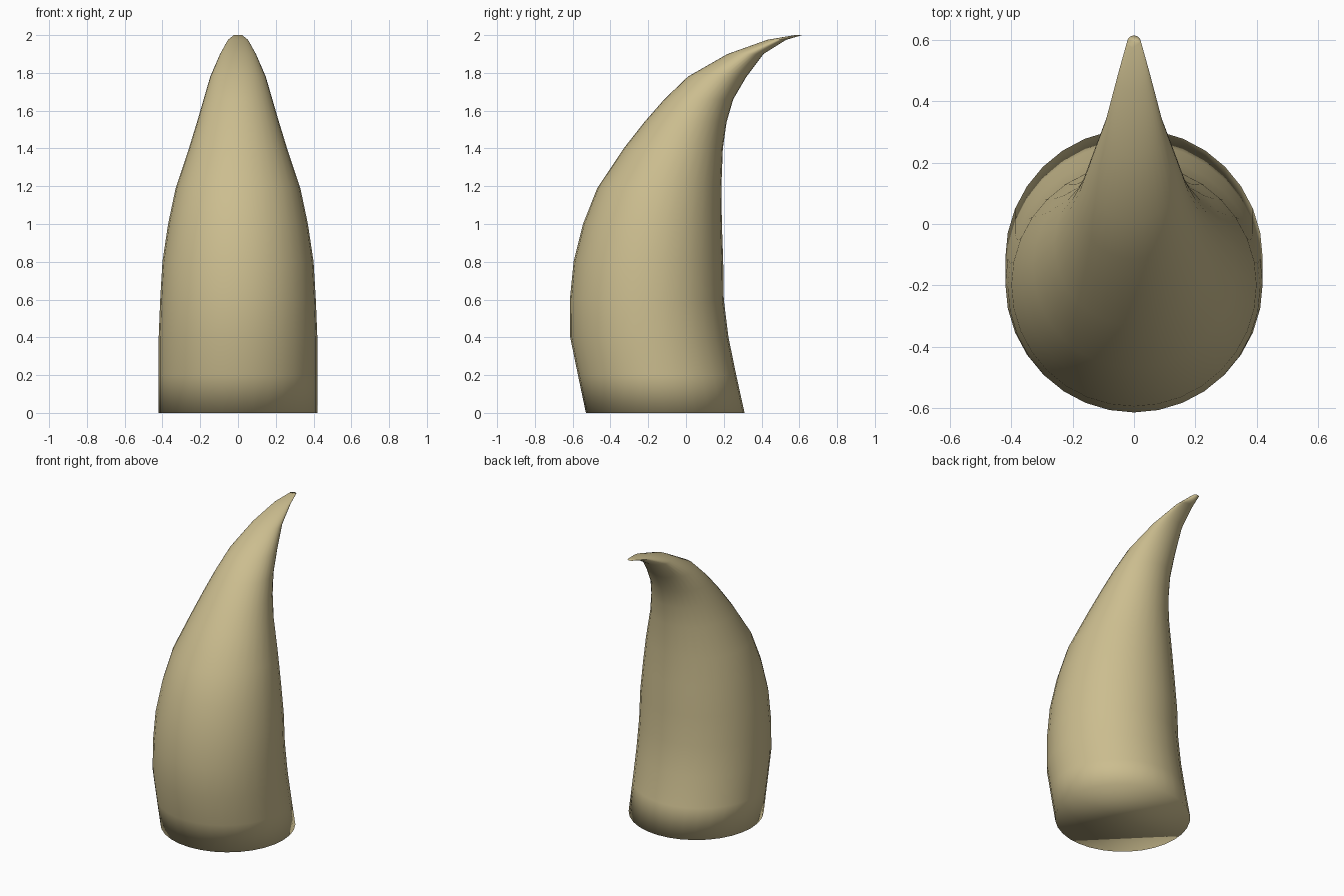
import bpy, bmesh, math

if "Cube" in bpy.data.objects:
    bpy.data.objects.remove(bpy.data.objects["Cube"])

SIDES = 32
# horizontal rings of the horn: height, front y, back y, half width
RINGS = [
    (0.00, -0.53, 0.31, 0.42), (0.20, -0.572, 0.266, 0.42),
    (0.40, -0.613, 0.225, 0.42), (0.60, -0.615, 0.20, 0.412),
    (0.80, -0.595, 0.197, 0.40), (1.00, -0.545, 0.19, 0.37),
    (1.19, -0.47, 0.187, 0.33), (1.40, -0.33, 0.195, 0.26),
    (1.54, -0.22, 0.215, 0.217), (1.66, -0.115, 0.25, 0.182),
    (1.78, 0.01, 0.32, 0.147), (1.90, 0.22, 0.41, 0.095),
    (1.975, 0.43, 0.53, 0.053), (2.00, 0.575, 0.615, 0.022),
]

bone = bpy.data.materials.new("bone tan")
bone.diffuse_color = (0.60, 0.51, 0.275, 1)
bone.use_nodes = True
bone.node_tree.nodes["Principled BSDF"].inputs["Base Color"].default_value = bone.diffuse_color

# loft the rings into one closed curved horn
bm = bmesh.new()
loops = []
for z, front, back, half in RINGS:
    mid, depth = (front + back) / 2, (back - front) / 2
    loops.append([bm.verts.new((half * math.cos(a), mid + depth * math.sin(a), z))
                  for a in (2 * math.pi * i / SIDES for i in range(SIDES))])
for low, high in zip(loops, loops[1:]):
    for i in range(SIDES):
        j = (i + 1) % SIDES
        bm.faces.new((low[i], low[j], high[j], high[i]))
bm.faces.new(loops[0][::-1])   # base cap
bm.faces.new(loops[-1])        # tip cap
for f in bm.faces:
    f.smooth = True

mesh = bpy.data.meshes.new("horn")
bm.to_mesh(mesh)
bm.free()
mesh.materials.append(bone)
horn = bpy.data.objects.new("horn", mesh)
bpy.context.collection.objects.link(horn)
